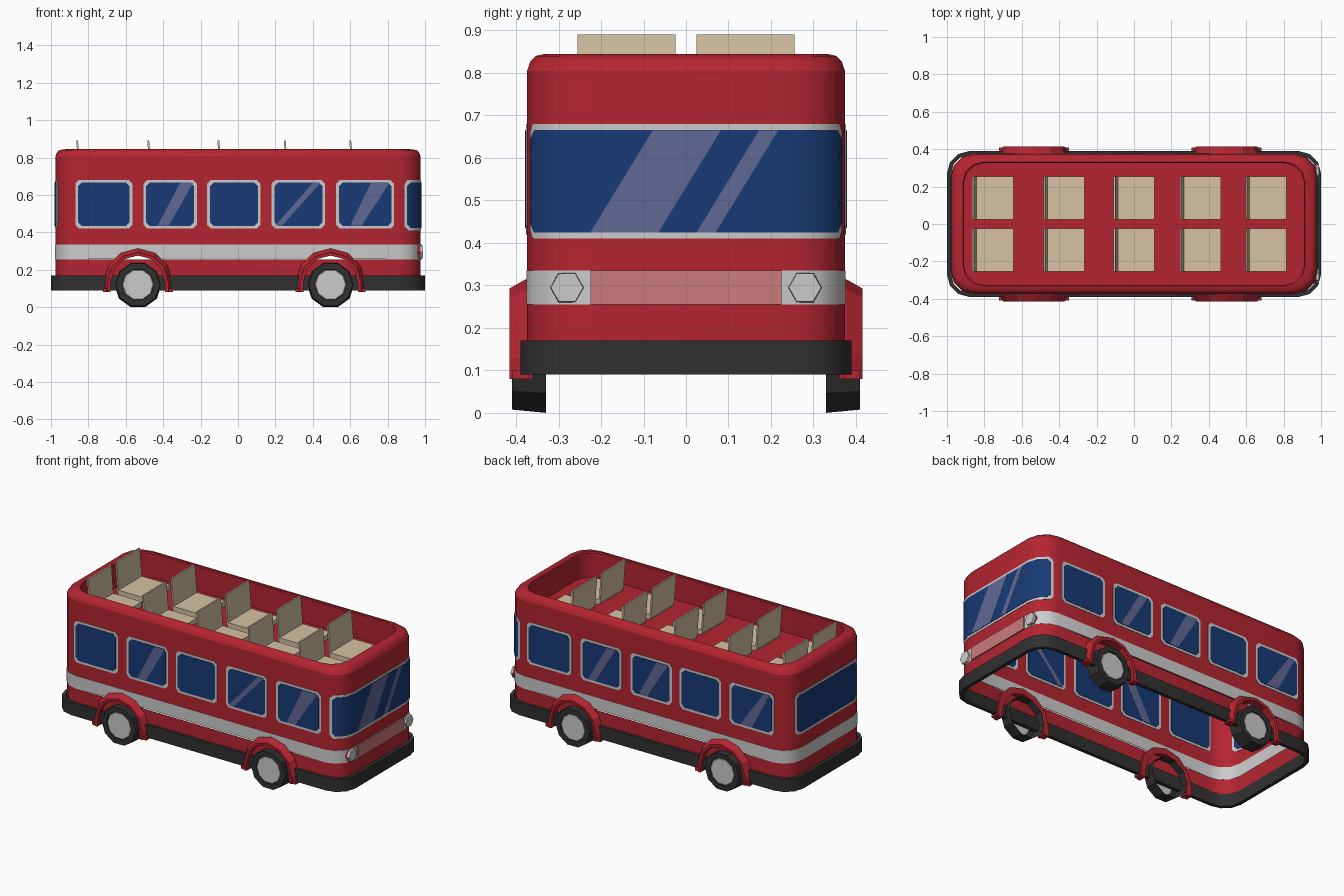
import bpy, bmesh, math

if "Cube" in bpy.data.objects:
    bpy.data.objects.remove(bpy.data.objects["Cube"])

RED, DARK = (.46, .018, .03), (.03, .03, .03)
BLUE, SHINE = (.009, .043, .18), (.12, .14, .3)
BEIGE, PINK, GREY = (.66, .54, .36), (.6, .2, .2), None
HX, HY, R = .977, .374, .12          # body half size and corner radius
ARCHES, WZ = (-.535, .495), .12      # wheel x and wheel height
mats = {}


def finish(name, bm, color, thick=0, offset=0):
    bmesh.ops.remove_doubles(bm, verts=bm.verts, dist=1e-5)
    me = bpy.data.meshes.new(name)
    bm.to_mesh(me)
    bm.free()
    ob = bpy.data.objects.new(name, me)
    bpy.context.collection.objects.link(ob)
    if color:
        if color not in mats:
            mats[color] = bpy.data.materials.new("paint")
            mats[color].diffuse_color = (*color, 1)
        me.materials.append(mats[color])
    if thick:
        m = ob.modifiers.new("thickness", 'SOLIDIFY')
        m.thickness, m.offset = thick, offset
    return ob


def loft(name, rings, color, closed=True, caps=(False, False)):
    """Skin between rings of 3D points."""
    bm = bmesh.new()
    vs = [[bm.verts.new(p) for p in r] for r in rings]
    n = len(rings[0])
    for a, b in zip(vs, vs[1:]):
        for i in range(n if closed else n - 1):
            j = (i + 1) % n
            bm.faces.new((a[i], a[j], b[j], b[i]))
    if caps[0]:
        bm.faces.new(vs[0][::-1])
    if caps[1]:
        bm.faces.new(vs[-1])
    bmesh.ops.recalc_face_normals(bm, faces=bm.faces)
    return finish(name, bm, color)


def ribbon(name, path, lo, hi, color, thick=0, offset=0, closed=False):
    """Upright band along a plan path with its own bottom and top heights."""
    bm = bmesh.new()
    a = [bm.verts.new((*p, z)) for p, z in zip(path, lo)]
    b = [bm.verts.new((*p, z)) for p, z in zip(path, hi)]
    n = len(path)
    for i in range(n if closed else n - 1):
        j = (i + 1) % n
        bm.faces.new((a[i], a[j], b[j], b[i]))
    return finish(name, bm, color, thick, offset)


def box(name, x0, x1, y0, y1, z0, z1, color, lean=0):
    ring = lambda z, d: [(x0 + d, y0, z), (x1 + d, y0, z), (x1 + d, y1, z), (x0 + d, y1, z)]
    return loft(name, [ring(z0, 0), ring(z1, lean)], color, caps=(True, True))


def plan(hx, hy, r):
    """Rounded rectangle, four points per corner, from the +x -y corner."""
    return [(sx * (hx - r) + r * math.cos(math.radians(a0 + 30 * k)),
             sy * (hy - r) + r * math.sin(math.radians(a0 + 30 * k)))
            for sx, sy, a0 in ((1, -1, -90), (1, 1, 0), (-1, 1, 90), (-1, -1, 180))
            for k in range(4)]


def lerp(a, b, t):
    return tuple(u + (v - u) * t for u, v in zip(a, b))


def sub_path(pts, s, c):
    """Path shortened by s at both ends, with an extra point c further in."""
    at = [0]
    for p, q in zip(pts, pts[1:]):
        at.append(at[-1] + math.dist(p, q))
    L = at[-1]

    def point(d):
        i = max(k for k in range(len(pts) - 1) if at[k] <= d)
        return lerp(pts[i], pts[i + 1], (d - at[i]) / (at[i + 1] - at[i]))
    mid = [p for p, d in zip(pts, at) if s + c + .001 < d < L - s - c - .001]
    return [point(s), point(s + c)] + mid + [point(L - s - c), point(L - s)]


def window(name, pts, z0, z1, trim=0):
    """Frame and glass with cut corners following a plan path."""
    for part, d, col, th in (("frame", 0, GREY, .004), ("glass", .014, BLUE, .008)):
        c = .02
        path = sub_path(pts, trim + d, c)
        cut = [c] + [0] * (len(path) - 2) + [c]
        ribbon(f"{name}_{part}", path, [z0 + d + k for k in cut],
               [z1 - d - k for k in cut], col, th)


# lower wall, skirt, then upper wall and stripe with small gaps above the wheels
body = plan(HX, HY, R)
ribbon("lower_wall", body, [.165] * 16, [.255] * 16, RED, closed=True)
ribbon("skirt", plan(1, .39, .12), [.09] * 16, [.17] * 16, DARK, .022, -1, True)
xs = [c + d for c in ARCHES for d in (-.066, -.035, 0, .035, .066)]
path = body[:8] + [(x, HY) for x in xs[::-1]] + body[8:] + [(x, -HY) for x in xs]


def arch(p):
    d = min(abs(p[0] - c) for c in ARCHES)
    return max(.255, .125 + math.sqrt(.15 ** 2 - d * d)) if d < .1 and abs(p[1]) > .37 else .255


low = [arch(p) for p in path]
ribbon("upper_wall", path, low, [.805] * len(path), RED, closed=True)
ribbon("body_stripe", path, low, [.335] * len(path), GREY, .003, closed=True)

# rounded rim, inner wall and open deck floor
loft("rim_and_deck", [[(x, y, z) for x, y in plan(HX - dx, HY - dy, r)] for dx, dy, r, z in
     ((0, 0, R, .805), (.009, .008, R, .828), (.023, .02, R, .84), (.062, .043, .11, .845),
      (.067, .047, .11, .84), (.067, .047, .11, .69))], RED, caps=(False, True))

# windows
SIDE = ((-.87, -.565), (-.505, -.22), (-.165, .12), (.18, .465), (.525, .835))
for x0, x1 in SIDE:
    window("side_window", [(x0, -HY), (x1, -HY)], .42, .68)
    window("side_window", [(x1, HY), (x0, HY)], .42, .68)
window("windscreen", body[0:8], .41, .68, .033)
window("rear_window", body[10:14], .42, .68, .01)


# slanted reflections on the glass
def streak(pts):
    bm = bmesh.new()
    bm.faces.new([bm.verts.new(p) for p in pts])
    finish("reflection", bm, SHINE, .01)


Z0, Z1 = .436, .664
for s, a, b, c, d in ((-1, -.43, -.37, -.24, -.31), (-1, .2, .235, .44, .4), (-1, .6, .66, .81, .71),
                      (1, .41, .36, .22, .28), (1, .06, .0, -.14, -.06), (1, -.72, -.64, -.8, -.84)):
    streak([(a, s * HY, Z0), (b, s * HY, Z0), (c, s * HY, Z1), (d, s * HY, Z1)])
for a, b in ((-.225, -.065), (.025, .07)):
    streak([(HX, a, .425), (HX, b, .425), (HX, b + .147, .665), (HX, a + .147, .665)])

# front panel and hexagonal headlights
box("front_panel", .965, .985, -.225, .225, .255, .335, PINK)
hexa = lambda x, y, r: [(x, y + r * math.cos(k * math.pi / 3), .295 + r * math.sin(k * math.pi / 3))
                        for k in range(6)]
for y in (-.28, .28):
    loft("headlight_housing", [hexa(.942, y, .03), hexa(.975, y, .04)], RED, caps=(True, True))
    loft("headlight_lens", [hexa(.975, y, .04), hexa(.988, y, .038)], GREY, caps=(True, True))

# wheels, open on the inside, and fenders
for s in (-1, 1):
    for c in ARCHES:
        def ring(r, y):
            return [(c + r * math.sin((k + .5) * math.pi / 5), s * y,
                     WZ + r * math.cos((k + .5) * math.pi / 5)) for k in range(10)]
        loft("tyre", [ring(.126, .33), ring(.118, .41), ring(.086, .41), ring(.084, .403)], DARK)
        loft("hub", [ring(.084, .403), ring(.08, .406)], GREY, caps=(False, True))

        def arc(r, y):
            top = [(c + r * math.cos(k * math.pi / 6), s * y, .13 + r * math.sin(k * math.pi / 6))
                   for k in range(7)]
            return [(c + r, s * y, .08)] + top + [(c - r, s * y, .08)]
        rings = [arc(.146, .36), arc(.146, .413), arc(.163, .415), arc(.184, .378), arc(.184, .36)]
        loft("fender", rings + [rings[0]], RED, closed=False)
        for e in (-1, 1):      # small fender feet
            x = c + e * .168
            box("fender_foot", x - .02, x + .02, s * .37, s * .408, .08, .1, RED)

# two columns of deck seats
for x in (-.865, -.485, -.11, .245, .595):
    for y in (-.255, .025):
        box("seat_cushion", x + .02, x + .22, y, y + .23, .69, .72, BEIGE)
        box("seat_back", x + .015, x + .025, y, y + .23, .70, .89, BEIGE, lean=-.015)

# bake thickness, then smooth the rounded parts
bpy.ops.object.select_all(action='SELECT')
bpy.context.view_layer.objects.active = bpy.context.selected_objects[0]
bpy.ops.object.convert(target='MESH')
for ob in bpy.data.objects:
    ob.select_set(not ob.name.startswith(("fender", "tyre", "hub")))
bpy.context.view_layer.objects.active = bpy.context.selected_objects[0]
bpy.ops.object.shade_smooth_by_angle(angle=math.radians(35))

for m in bpy.data.materials:
    if m.users and not m.is_grease_pencil:
        m.use_nodes = True
        m.node_tree.nodes["Principled BSDF"].inputs["Base Color"].default_value = m.diffuse_color
